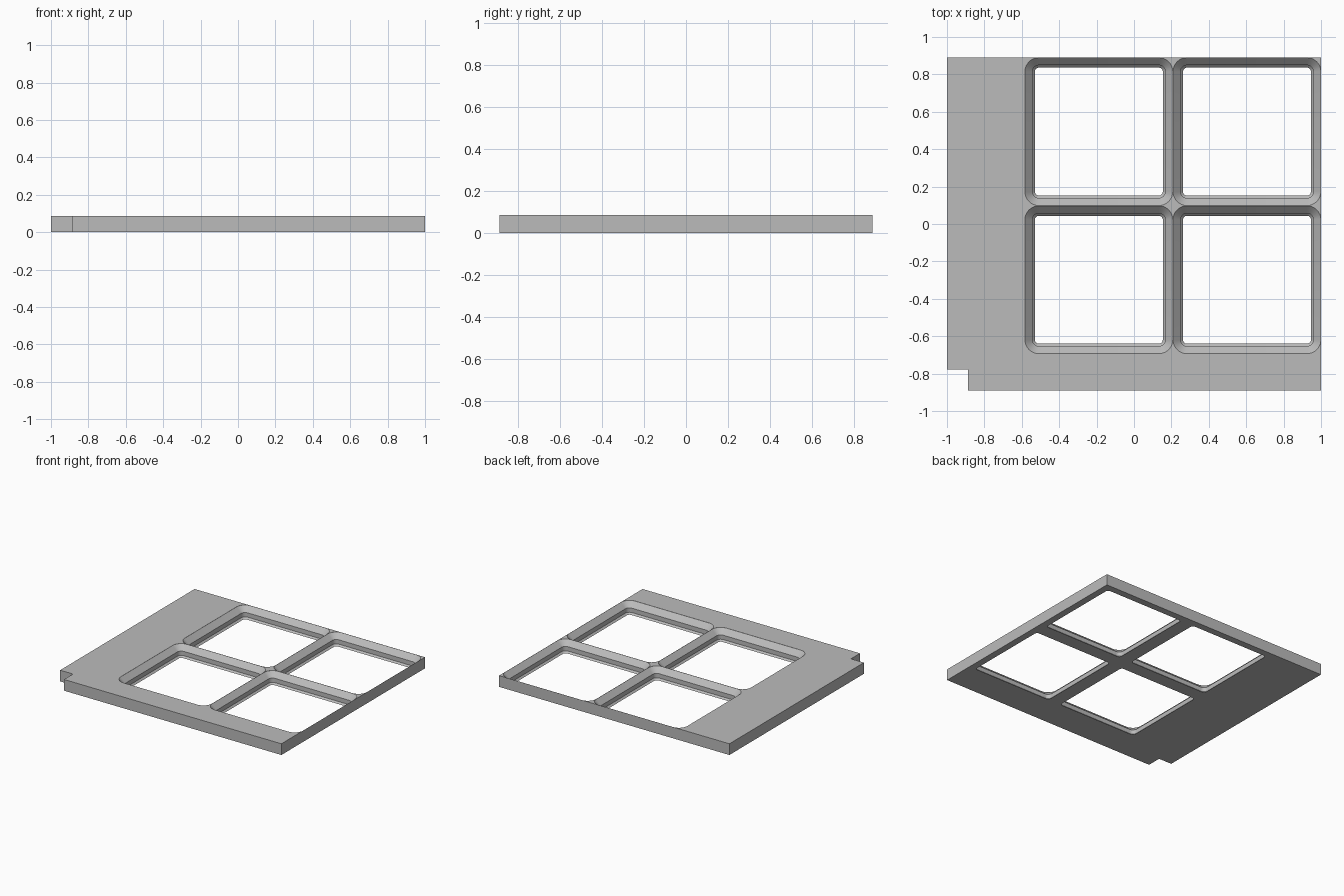
import bpy, bmesh, math

cube = bpy.data.objects.get("Cube")
if cube:
    bpy.data.objects.remove(cube, do_unlink=True)

HALF_X, HALF_Y, HEIGHT = 1.0, 0.89, 0.088
NOTCH = 0.112
PITCH, RADIUS = 0.792, 0.0755
KNIFE = 0.0006  # half thickness of the ridge between pockets

grey = bpy.data.materials.new("plain grey")
grey.use_nodes = True
colour = (0.5, 0.5, 0.5, 1)
grey.diffuse_color = colour
grey.node_tree.nodes["Principled BSDF"].inputs["Base Color"].default_value = colour


def make_object(name, bm):
    bmesh.ops.recalc_face_normals(bm, faces=bm.faces)
    mesh = bpy.data.meshes.new(name)
    bm.to_mesh(mesh)
    bm.free()
    mesh.materials.append(grey)
    obj = bpy.data.objects.new(name, mesh)
    bpy.context.collection.objects.link(obj)
    return obj


def rounded_ring(bm, cx, cy, inset, z, steps=8):
    """Rounded square outline, shrunk from the cell edge by inset."""
    radius = RADIUS - inset
    reach = PITCH / 2 - RADIUS
    ring = []
    for corner, (sx, sy) in enumerate([(1, 1), (-1, 1), (-1, -1), (1, -1)]):
        for i in range(steps + 1):
            a = math.pi / 2 * (corner + i / steps)
            ring.append(bm.verts.new((cx + sx * reach + radius * math.cos(a),
                                      cy + sy * reach + radius * math.sin(a), z)))
    return ring


def add_pocket(bm, cx, cy):
    """Stepped pocket: lower chamfer, straight wall, upper chamfer."""
    profile = [(0.054, -0.02), (0.054, 0), (0.0407, 0.0133), (0.0407, 0.0473),
               (KNIFE, HEIGHT - KNIFE), (KNIFE, HEIGHT + 0.02)]
    rings = [rounded_ring(bm, cx, cy, inset, z) for inset, z in profile]
    for low, high in zip(rings, rings[1:]):
        for i in range(len(low)):
            j = (i + 1) % len(low)
            bm.faces.new((low[i], low[j], high[j], high[i]))
    bm.faces.new(rings[0])
    bm.faces.new(rings[-1])


# Plate with a notched front corner
bm = bmesh.new()
outline = [(-HALF_X, HALF_Y), (-HALF_X, -HALF_Y + NOTCH),
           (-HALF_X + NOTCH, -HALF_Y + NOTCH), (-HALF_X + NOTCH, -HALF_Y),
           (HALF_X, -HALF_Y), (HALF_X, HALF_Y)]
base = bm.faces.new([bm.verts.new((x, y, 0)) for x, y in outline])
top = bmesh.ops.extrude_face_region(bm, geom=[base])
bmesh.ops.translate(bm, vec=(0, 0, HEIGHT),
                    verts=[g for g in top["geom"] if isinstance(g, bmesh.types.BMVert)])
plate = make_object("grid_plate", bm)

# Two by two pockets, packed into the back left corner
bm = bmesh.new()
for col in range(2):
    for row in range(2):
        add_pocket(bm, HALF_X - PITCH * (col + 0.5), HALF_Y - PITCH * (row + 0.5))
cutter = make_object("pocket_cutter", bm)
cutter.hide_render = True

cut = plate.modifiers.new("pockets", "BOOLEAN")
cut.operation = "DIFFERENCE"
cut.solver = "EXACT"
cut.object = cutter
bpy.context.view_layer.objects.active = plate
plate.select_set(True)
bpy.ops.object.modifier_apply(modifier=cut.name)
bpy.data.objects.remove(cutter, do_unlink=True)

# Smooth the rounded corners, keep the steps crisp
bpy.ops.object.shade_smooth_by_angle(angle=math.radians(25))
